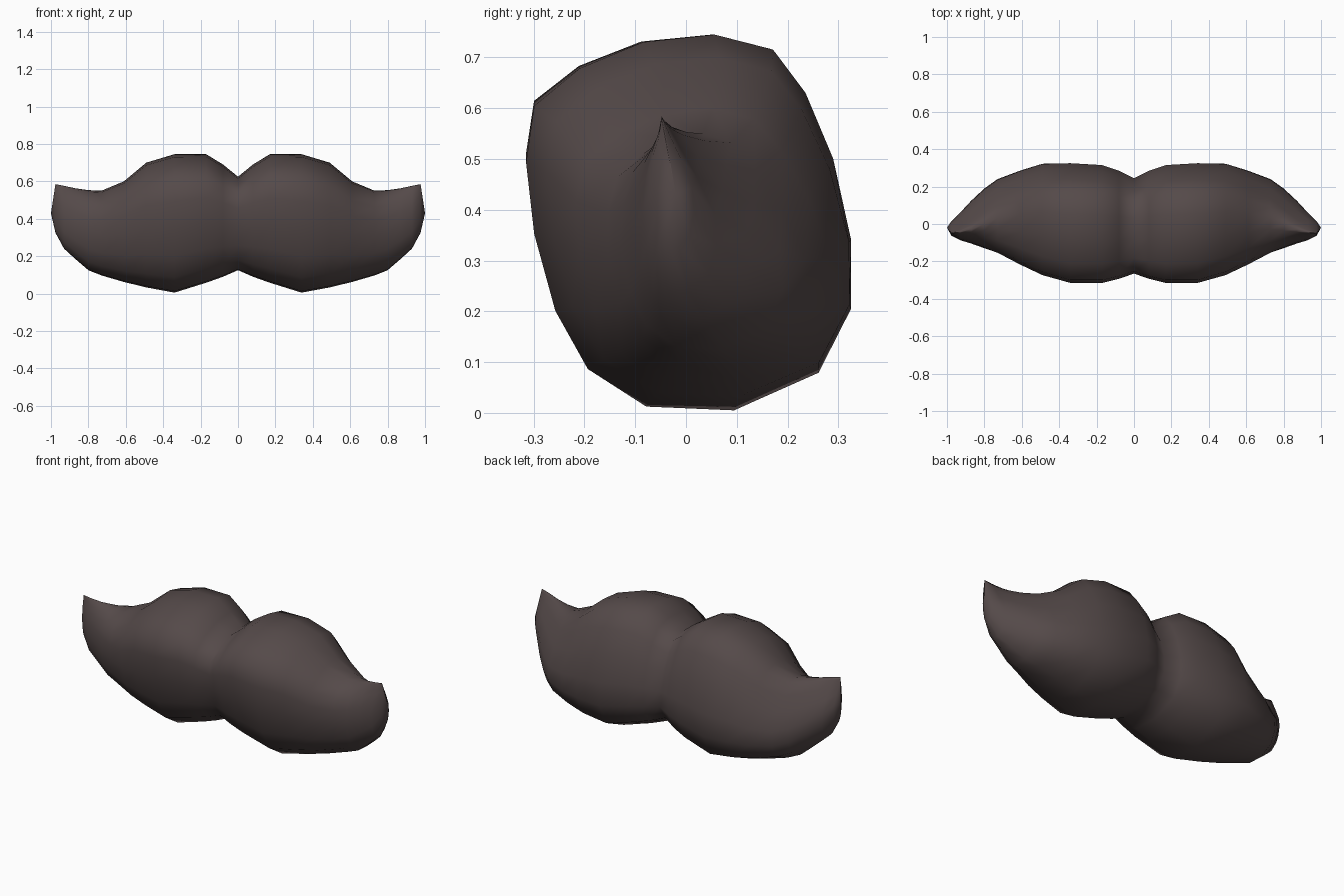
import bpy, bmesh

if "Cube" in bpy.data.objects:
    bpy.data.objects.remove(bpy.data.objects["Cube"])

# skewed egg cross-section, (y, z) in 0..1 of the section's box
EGG = [(.36, .98), (.58, 1), (.76, .96), (.86, .845), (.945, .67), (1, .455), (1, .27),
       (.9, .1), (.64, 0), (.37, .01), (.19, .11), (.09, .265), (.025, .47), (0, .66),
       (.025, .81), (.165, .91)]

# stations: x, bottom z, top z, front y, back y, pinch of the upper edge
STATIONS = [(0, .125, .625, -.265, .245, 0),
            (.08, .09, .69, -.293, .285, 0),
            (.17, .058, .745, -.315, .315, 0),
            (.34, .005, .745, -.315, .325, 0),
            (.49, .033, .70, -.277, .322, .05),
            (.61, .062, .60, -.225, .285, .15),
            (.73, .097, .55, -.165, .24, .3),
            (.80, .125, .553, -.14, .19, .5),
            (.87, .185, .563, -.113, .125, .7),
            (.93, .24, .576, -.092, .06, .85),
            (.976, .325, .585, -.065, .015, .95)]

bm = bmesh.new()


def ring(side, x, z0, z1, y0, y1, pinch):
    verts = []
    ridge = -.05                      # line the upper edge narrows towards
    for u, v in EGG:
        y = y0 + u * (y1 - y0)
        k = pinch * max(0, (v - .4) / .6) ** 1.3
        verts.append(bm.verts.new((side * x, y + (ridge - y) * k, z0 + v * (z1 - z0))))
    return verts


# loft both halves from tip to tip
rings = [ring(-1, *s) for s in reversed(STATIONS[1:])] + [ring(1, *s) for s in STATIONS]
n = len(EGG)
for a, b in zip(rings, rings[1:]):
    for i in range(n):
        j = (i + 1) % n
        bm.faces.new((a[i], a[j], b[j], b[i]))

# close the ends with a low rounded point
for side, r in ((-1, rings[0]), (1, rings[-1])):
    tip = bm.verts.new((side, -.02, .43))
    for i in range(n):
        bm.faces.new((r[i], r[(i + 1) % n], tip))

bmesh.ops.recalc_face_normals(bm, faces=bm.faces[:])
for f in bm.faces:
    f.smooth = True

mesh = bpy.data.meshes.new("moustache")
bm.to_mesh(mesh)
bm.free()
hair = bpy.data.materials.new("dark brown hair")
hair.diffuse_color = (.09, .068, .067, 1)
hair.use_nodes = True
hair.node_tree.nodes["Principled BSDF"].inputs["Base Color"].default_value = hair.diffuse_color
mesh.materials.append(hair)
bpy.context.collection.objects.link(bpy.data.objects.new("moustache", mesh))
